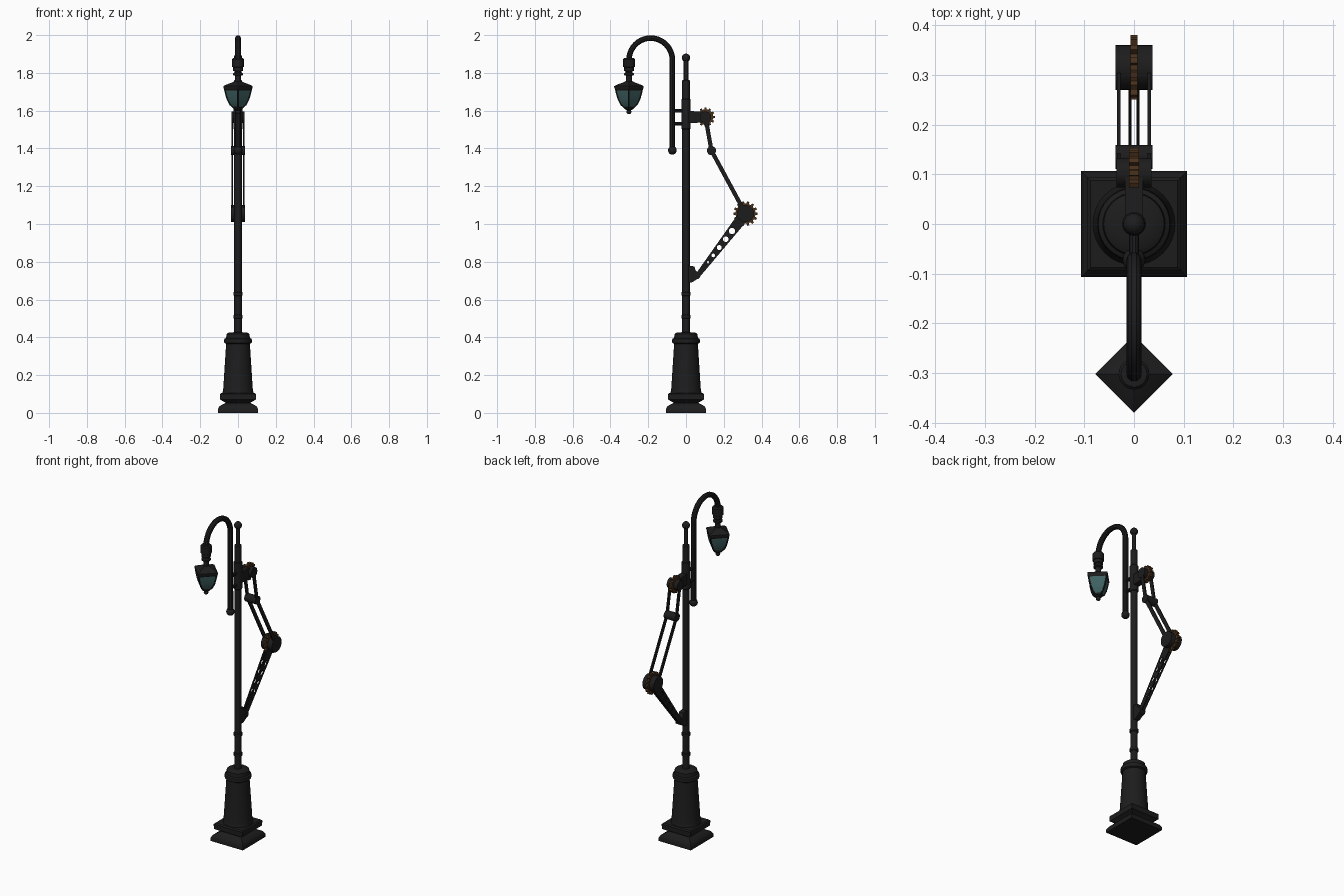
import bpy, bmesh
from math import sin, cos, pi, radians, sqrt, hypot

if "Cube" in bpy.data.objects:
    bpy.data.objects.remove(bpy.data.objects["Cube"])


def material(name, rgb):
    m = bpy.data.materials.new(name)
    m.diffuse_color = (*rgb, 1)
    m.use_nodes = True
    m.node_tree.nodes["Principled BSDF"].inputs["Base Color"].default_value = m.diffuse_color
    return m


IRON = material("dark_iron", (0.012, 0.012, 0.012))
BRASS = material("aged_copper", (0.07, 0.03, 0.01))
GLASS = material("teal_glass", (0.05, 0.12, 0.12))


def finish(ob, mat):
    ob.data.materials.clear()
    ob.data.materials.append(mat)
    bpy.ops.object.select_all(action='DESELECT')
    ob.select_set(True)
    bpy.context.view_layer.objects.active = ob
    if ob.type == 'CURVE':
        bpy.ops.object.convert(target='MESH')
        ob = bpy.context.object
    bpy.ops.object.shade_smooth_by_angle(angle=radians(35))
    return ob


def lathe(name, profile, y=0, segs=24, turn=0, scale=1, mat=IRON):
    """Spin (radius, z) points, bottom to top, about a vertical axis."""
    bm = bmesh.new()
    rings = [[bm.verts.new((r * scale * cos(turn + 2 * pi * i / segs),
                            y + r * scale * sin(turn + 2 * pi * i / segs), z))
              for i in range(segs)] for r, z in profile]
    for a, b in zip(rings, rings[1:]):
        for i in range(segs):
            j = (i + 1) % segs
            bm.faces.new((a[i], a[j], b[j], b[i]))
    bm.faces.new(rings[0][::-1])
    bm.faces.new(rings[-1])
    me = bpy.data.meshes.new(name)
    bm.to_mesh(me)
    bm.free()
    ob = bpy.data.objects.new(name, me)
    bpy.context.collection.objects.link(ob)
    return finish(ob, mat)


def add_curve(name, loops, dims, cyclic):
    cu = bpy.data.curves.new(name, 'CURVE')
    cu.dimensions = dims
    for pts in loops:
        sp = cu.splines.new('POLY')
        sp.points.add(len(pts) - 1)
        for p, co in zip(sp.points, pts):
            p.co = (*co, 1)
        sp.use_cyclic_u = cyclic
    ob = bpy.data.objects.new(name, cu)
    bpy.context.collection.objects.link(ob)
    return ob


def pipe(name, pts, r):
    ob = add_curve(name, [pts], '3D', False)
    ob.data.bevel_depth = r
    ob.data.bevel_resolution = 3
    ob.data.use_fill_caps = True
    return finish(ob, IRON)


def plate(name, loops, width, x=0, mat=IRON):
    """Outline (y, z) with optional hole loops, extruded along x."""
    ob = add_curve(name, [[(a, b, 0) for a, b in l] for l in loops], '2D', True)
    ob.data.fill_mode = 'BOTH'
    ob.data.extrude = width / 2
    ob.rotation_euler = (pi / 2, 0, pi / 2)
    ob.location.x = x
    return finish(ob, mat)


def circle(c, r, n=24):
    return [(c[0] + r * cos(2 * pi * i / n), c[1] + r * sin(2 * pi * i / n)) for i in range(n)]


def bar(a, b, wa, wb):
    """Tapered strip outline from a to b."""
    l = hypot(b[0] - a[0], b[1] - a[1])
    ny, nz = -(b[1] - a[1]) / l / 2, (b[0] - a[0]) / l / 2
    return [(a[0] + ny * wa, a[1] + nz * wa), (a[0] - ny * wa, a[1] - nz * wa),
            (b[0] - ny * wb, b[1] - nz * wb), (b[0] + ny * wb, b[1] + nz * wb)]


def gear(name, c, r_in, r_out, teeth, width):
    pts = []
    for i in range(teeth):
        for f, r in ((-.30, r_in), (-.2, r_out), (.2, r_out), (.30, r_in)):
            a = 2 * pi * (i + f) / teeth
            pts.append((c[0] + r * cos(a), c[1] + r * sin(a)))
    plate(name, [pts], width, mat=BRASS)


def ball(name, y, z, r):
    n = 10
    lathe(name, [(max(r * sin(pi * i / n), 0.0005), z - r * cos(pi * i / n))
                 for i in range(n + 1)], y, 20)


# Square foot and tapered round pedestal
lathe("base_foot", [(.107, 0), (.107, .02), (.098, .035), (.078, .047), (.066, .053), (.07, .057),
                    (.094, .07), (.095, .1), (.088, .106)], segs=4, turn=pi / 4, scale=sqrt(2))
lathe("pedestal", [(.086, .095), (.08, .115), (.078, .13), (.063, .365), (.072, .37), (.074, .38),
                   (.072, .392), (.063, .397), (.061, .418), (.05, .425), (.024, .427)], segs=32)

# Pole, bands and top spike
lathe("pole", [(.02, .4), (.02, 1.5), (.024, 1.505), (.024, 1.66), (.02, 1.665), (.02, 1.76),
               (.012, 1.765), (.012, 1.88)])
for i, z in enumerate((.51, .63)):
    lathe(f"pole_band_{i}", [(.019, z - .012), (.024, z - .008), (.024, z + .008), (.019, z + .012)])
ball("pole_finial", 0, 1.88, .022)

# Hooked lamp pipe with two brackets
R, YC, ZC = .115, -.187, 1.868
hook = [(0, YC + R, 1.39)] + [(0, YC + R * cos(pi * i / 20), ZC + R * sin(pi * i / 20) * 1.01)
                             for i in range(21)] + [(0, YC - R, 1.85)]
pipe("hook_pipe", hook, .0155)
ball("hook_end_ball", YC + R, 1.39, .023)
for i, z in enumerate((1.53, 1.6)):
    pipe(f"hook_bracket_{i}", [(0, YC + R, z), (0, 0, z)], .01)

# Lantern: socket, roof, glass, corner bars, finial
LY = YC - R
lathe("lamp_socket", [(.016, 1.735), (.015, 1.785), (.026, 1.788), (.026, 1.797), (.018, 1.802),
                      (.018, 1.808), (.026, 1.811), (.026, 1.829), (.031, 1.832), (.031, 1.872),
                      (.026, 1.878), (.016, 1.879)], LY)
lathe("lantern_roof", [(.066, 1.705), (.072, 1.71), (.078, 1.722), (.078, 1.73), (.062, 1.738),
                       (.034, 1.748), (.018, 1.756)], LY, segs=4)
GL = [(.02, 1.612), (.042, 1.632), (.056, 1.66), (.065, 1.69), (.07, 1.712)]
lathe("lantern_glass", GL, LY, segs=4, mat=GLASS)
for i in range(4):
    a = pi * i / 2
    pipe(f"lantern_bar_{i}", [(r * cos(a), LY + r * sin(a), z) for r, z in GL], .004)
lathe("lantern_bottom", [(.008, 1.6), (.022, 1.608), (.026, 1.617), (.01, 1.622)], LY)
ball("lantern_finial", LY, 1.594, .013)

# Upper arm: mount, gear hub, knuckle and paired side links
TOP, KNEE, ELBOW, LOW = (.103, 1.566), (.135, 1.388), (.315, 1.055), (.06, .725)
plate("upper_mount", [bar((.015, 1.566), (.105, 1.566), .065, .055)], .036)
gear("upper_gear", TOP, .041, .05, 12, .02)
plate("upper_hub", [circle(TOP, .03)], .07)
plate("knuckle", [circle(KNEE, .024)], .074)
for s in (-1, 1):
    plate("upper_link", [bar(TOP, KNEE, .022, .022)], .007, s * .031)
    plate("middle_link", [bar(KNEE, ELBOW, .022, .022)], .007, s * .031)

# Elbow gear and hub
gear("elbow_gear", ELBOW, .053, .065, 14, .014)
plate("elbow_hub", [circle(ELBOW, .045, 32)], .074)

# Lower arm: twin perforated plates and pole mount
holes = [(t, r) for t, r in ((.22, .006), (.33, .01), (.455, .013), (.59, .015), (.72, .017))]
loops = [bar(LOW, ELBOW, .026, .062)] + [
    circle((LOW[0] + t * (ELBOW[0] - LOW[0]), LOW[1] + t * (ELBOW[1] - LOW[1])), r, 16)
    for t, r in holes]
for s in (-1, 1):
    plate("lower_arm_plate", loops, .006, s * .008)
plate("lower_mount", [[(.012, .69), (.03, .69), (.07, .715), (.072, .735), (.05, .755),
                       (.045, .775), (.012, .78)]], .03)
plate("lower_pivot", [circle(LOW, .016, 16)], .034)
